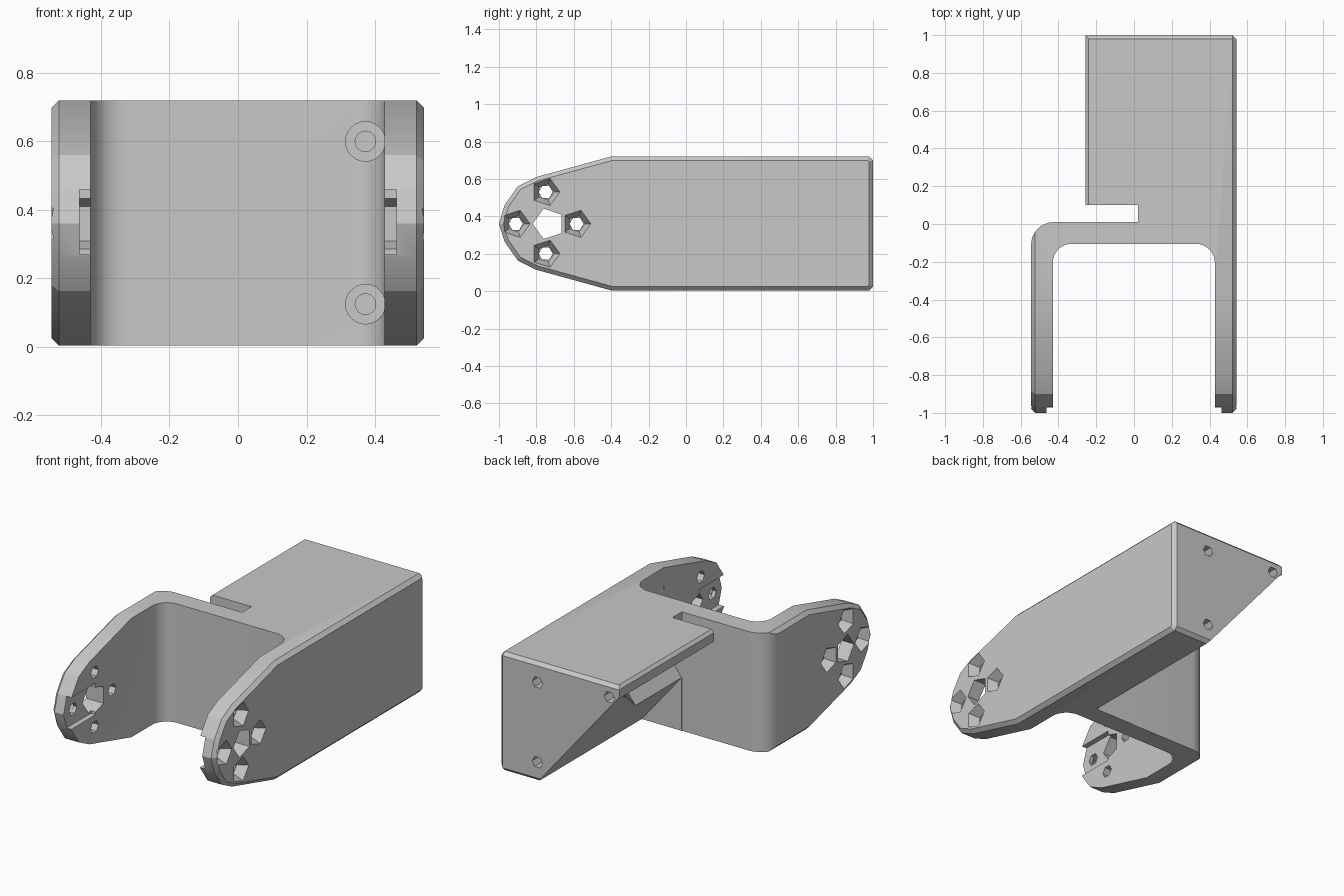
import bpy, bmesh
from math import sin, cos, radians

cube = bpy.data.objects.get("Cube")
if cube:
    bpy.data.objects.remove(cube, do_unlink=True)

grey = bpy.data.materials.new("plain_grey")
grey.use_nodes = True
colour = (0.58, 0.58, 0.58, 1)
grey.diffuse_color = colour
grey.node_tree.nodes["Principled BSDF"].inputs["Base Color"].default_value = colour


def arc(cx, cy, r, start, end, steps=8):
    angles = [radians(start + (end - start) * i / steps) for i in range(steps + 1)]
    return [(cx + r * cos(a), cy + r * sin(a)) for a in angles]


def ring(cx, cy, r, sides, turn=0):
    return arc(cx, cy, r, turn, turn + 360, sides)[:-1]


def prism(name, axis, near, far, lo, hi, bevel=0):
    """Join two matching outlines placed at lo and hi along an axis."""
    place = {"x": lambda u, v, w: (w, u, v),
             "y": lambda u, v, w: (u, w, v),
             "z": lambda u, v, w: (u, v, w)}[axis]
    bm = bmesh.new()
    a = [bm.verts.new(place(u, v, lo)) for u, v in near]
    b = [bm.verts.new(place(u, v, hi)) for u, v in far]
    caps = [bm.faces.new(a), bm.faces.new(b)]
    for i in range(len(a)):
        j = (i + 1) % len(a)
        bm.faces.new((a[i], a[j], b[j], b[i]))
    bmesh.ops.recalc_face_normals(bm, faces=bm.faces)
    if bevel:
        edges = list({e for f in caps for e in f.edges})
        bmesh.ops.bevel(bm, geom=edges, offset=bevel, segments=1, affect="EDGES")
    mesh = bpy.data.meshes.new(name)
    bm.to_mesh(mesh)
    bm.free()
    mesh.materials.append(grey)
    obj = bpy.data.objects.new(name, mesh)
    bpy.context.collection.objects.link(obj)
    return obj


def combine(cutter, operation="DIFFERENCE"):
    cutter.hide_render = True
    mod = bracket.modifiers.new("cut", "BOOLEAN")
    mod.operation = operation
    mod.solver = "EXACT"
    mod.object = cutter
    bpy.ops.object.modifier_apply(modifier=mod.name)
    bpy.data.objects.remove(cutter, do_unlink=True)


def cut(axis, near, far, lo, hi):
    combine(prism("cutter", axis, near, far, lo, hi))


# Fork, web and rear block as one plan outline, with the slot behind the web
plan = [(-0.6, -1.1), (-0.43, -1.1)]
plan += arc(-0.33, -0.205, 0.1, 180, 90)
plan += arc(0.328, -0.205, 0.1, 90, 0)
plan += [(0.428, -1.1), (0.6, -1.1), (0.6, 1.1), (-0.257, 1.1),
         (-0.257, 0.1), (0.02, 0.1), (0.02, 0.01)]
plan += arc(-0.425, -0.11, 0.12, 90, 180)
plan += [(-0.545, -0.2), (-0.6, -0.2)]
bracket = prism("bracket", "z", plan, plan, -0.1, 0.9)
bpy.context.view_layer.objects.active = bracket
bracket.select_set(True)

# Side silhouette with chamfered outer edges and rear top edge
upper = [(-0.4, 0.72), (-0.8, 0.61), (-0.9, 0.56), (-0.97, 0.46)]
side = [(1, 0.7), (0.98, 0.72)] + upper + [(-1, 0.36)]
side += [(y, 0.724 - z) for y, z in reversed(upper)] + [(0.98, 0.004), (1, 0.024)]
combine(prism("silhouette", "x", side, side, -0.545, 0.543, 0.022), "INTERSECT")

# Sloping underside and chamfered left edge of the top plate
slope = [(0.29, -0.02), (0.29, 0), (-0.25, 0.65), (-0.4, 0.65), (-0.4, -0.02)]
cut("y", slope, slope, 0.012, 1.1)
chamfer = [(-0.28, 0.68), (-0.22, 0.74), (-0.28, 0.74)]
cut("y", chamfer, chamfer, 0.05, 1.1)

# Ramped pocket below the top plate, leaving a gusset at the back plate
low = [(-0.45, 0.011), (-0.3, 0.011), (-0.3, 0.45), (-0.4, 0.9), (-0.45, 0.9)]
high = [(-0.45, 0.011), (0.27, 0.011), (0.27, 0.45), (-0.2, 0.9), (-0.45, 0.9)]
cut("z", low, high, -0.1, 0.65)

# Pivot holes, countersunk screw holes and inner grooves in both arms
for s in (-1, 1):
    span = sorted((s * 0.4, s * 0.6))
    hub = ring(-0.735, 0.36, 0.085, 5, 180)
    cut("x", hub, hub, *span)
    for y, z in ((-0.91, 0.36), (-0.75, 0.53), (-0.75, 0.2), (-0.585, 0.36)):
        hole = ring(y, z, 0.037, 6)
        cut("x", hole, hole, *span)
        cut("x", ring(y, z, 0.045, 5), ring(y, z, 0.08, 5), s * 0.485, s * 0.55)
    groove = [(-1.1, 0.27), (-0.74, 0.27), (-0.74, 0.46), (-1.1, 0.46)]
    cut("x", groove, groove, *sorted((s * 0.4, s * 0.462)))

# Counterbored screw holes in the web
for z in (0.6, 0.125):
    for radius, depth in ((0.058, -0.06), (0.03, 0.2)):
        bore = ring(0.372, z, radius, 24)
        cut("y", bore, bore, -0.4, depth)

# Screw holes in the back face
for x, z in ((0.29, 0.6), (0.29, 0.12), (-0.19, 0.64)):
    hole = ring(x, z, 0.035, 6)
    cut("y", hole, hole, 0.88, 1.05)

bpy.ops.object.shade_smooth_by_angle(angle=radians(18))
